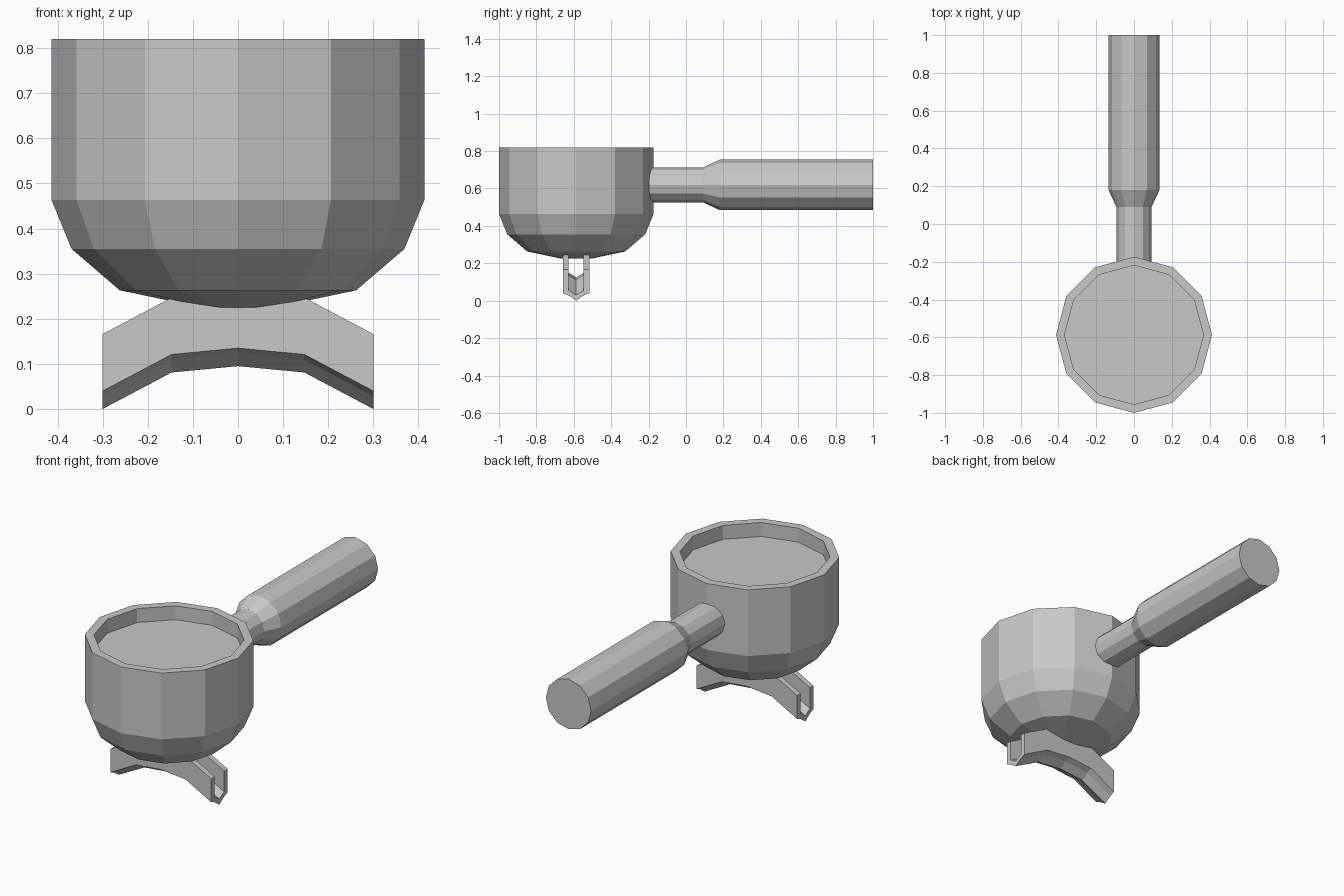
import bpy, bmesh, math
from mathutils import Matrix

if "Cube" in bpy.data.objects:
    bpy.data.objects.remove(bpy.data.objects["Cube"], do_unlink=True)

grey = bpy.data.materials.new("plain_grey")
grey.use_nodes = True
colour = (0.58, 0.58, 0.58, 1)
grey.diffuse_color = colour
grey.node_tree.nodes["Principled BSDF"].inputs["Base Color"].default_value = colour

SIDES = 12
CUP_Y = -0.587


def finish(name, bm):
    bmesh.ops.recalc_face_normals(bm, faces=bm.faces)
    mesh = bpy.data.meshes.new(name)
    bm.to_mesh(mesh)
    bm.free()
    mesh.materials.append(grey)
    obj = bpy.data.objects.new(name, mesh)
    bpy.context.collection.objects.link(obj)


def loft(name, rings, matrix):
    """Join rings of points into a closed solid with flat end caps."""
    bm = bmesh.new()
    rings = [[bm.verts.new(p) for p in ring] for ring in rings]
    for a, b in zip(rings, rings[1:]):
        for i in range(len(a)):
            j = (i + 1) % len(a)
            bm.faces.new((a[i], a[j], b[j], b[i]))
    bm.faces.new(rings[0])
    bm.faces.new(rings[-1])
    bm.transform(matrix)
    finish(name, bm)


def lathe(name, profile, matrix):
    """Spin (radius, height) points into a faceted solid."""
    angles = [math.tau * i / SIDES for i in range(SIDES)]
    loft(name, [[(r * math.cos(t), r * math.sin(t), h) for t in angles]
                for r, h in profile], matrix)


# Cup with rounded base, rim and recessed flat fill
lathe("cup",
      [(0.08, 0.225), (0.262, 0.263), (0.369, 0.355), (0.413, 0.463),
       (0.413, 0.82), (0.368, 0.82), (0.368, 0.745)],
      Matrix.Translation((0, CUP_Y, 0)))

# Handle: slim neck flaring into a thick grip along y
lathe("handle",
      [(0.093, -0.21), (0.093, 0.09), (0.135, 0.18), (0.135, 1.0)],
      Matrix.Translation((0, 0, 0.619)) @ Matrix.Rotation(-math.pi / 2, 4, "X"))

# Spout: V-bottomed open channel swept along a bent path
section = [(-0.07, 0.126), (-0.07, 0), (-0.04, -0.012), (0, -0.04),
           (0.04, -0.012), (0.07, 0), (0.07, 0.126),
           (0.04, 0.126), (0.04, 0.014), (0, -0.01), (-0.04, 0.014), (-0.04, 0.126)]
path = [(-0.3, 0.04), (-0.147, 0.121), (0, 0.135), (0.147, 0.121), (0.3, 0.04)]
loft("double_spout",
     [[(x, y, z + h) for y, h in section] for x, z in path],
     Matrix.Translation((0, CUP_Y, 0)))
